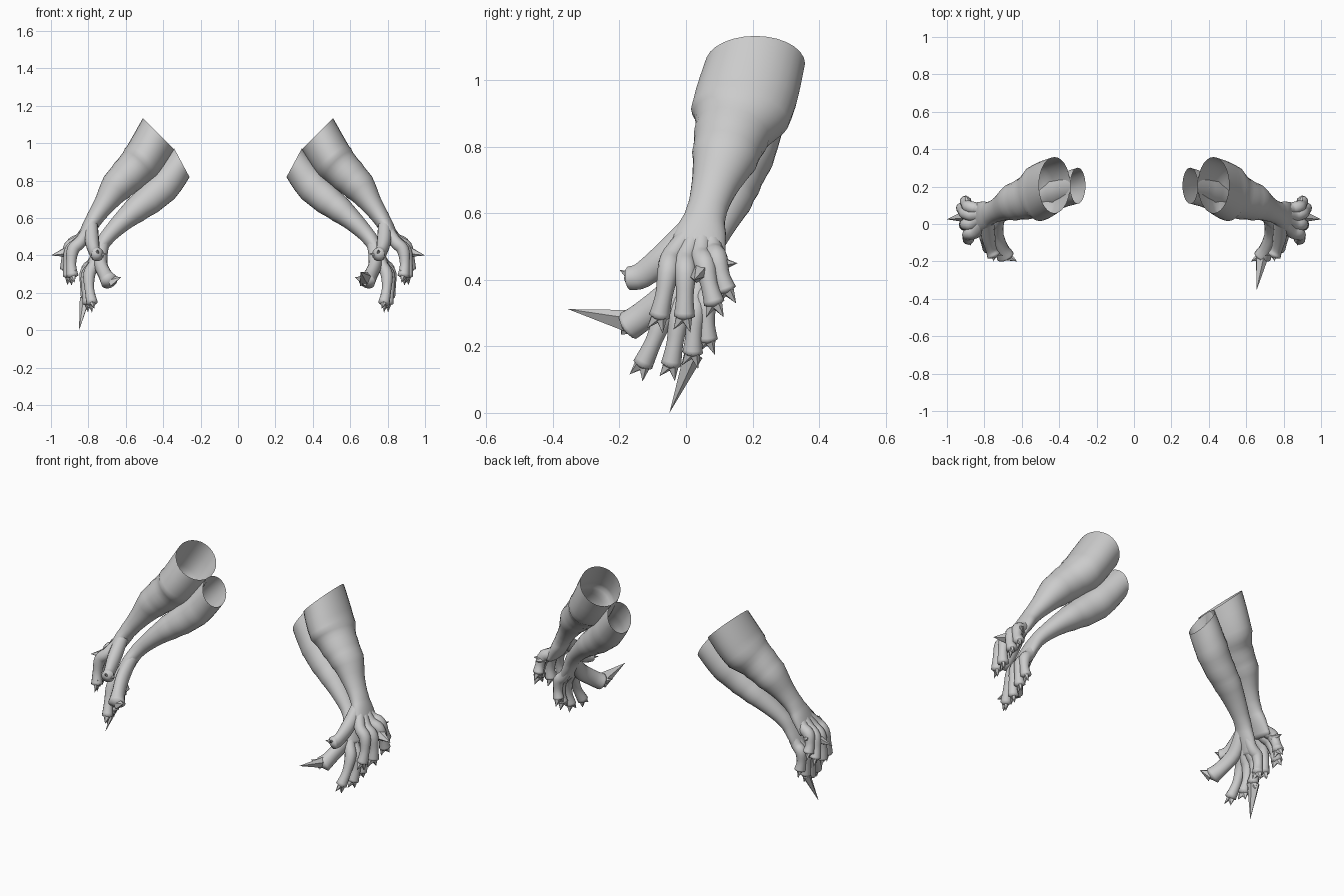
import bpy, bmesh, math
from mathutils import Vector

cube = bpy.data.objects.get("Cube")
if cube:
    bpy.data.objects.remove(cube, do_unlink=True)

skin = bpy.data.materials.new("plain grey")
skin.use_nodes = True
grey = (0.6, 0.6, 0.6, 1)
skin.diffuse_color = grey
skin.node_tree.nodes["Principled BSDF"].inputs["Base Color"].default_value = grey


def finish(bm, name, smooth):
    """Turn a bmesh into a named object with the skin material."""
    bmesh.ops.recalc_face_normals(bm, faces=bm.faces)
    mesh = bpy.data.meshes.new(name)
    for face in bm.faces:
        face.smooth = smooth
    bm.to_mesh(mesh)
    bm.free()
    mesh.materials.append(skin)
    obj = bpy.data.objects.new(name, mesh)
    bpy.context.collection.objects.link(obj)
    return obj


def spline(rows, steps):
    """Smooth curve through rows of position and radii."""
    out = []
    last = len(rows) - 1
    for i in range(last):
        a, b, c, d = (rows[min(max(k, 0), last)] for k in range(i - 1, i + 3))
        for step in range(steps):
            t = step / steps
            out.append([0.5 * (2 * q + (r - p) * t + (2 * p - 5 * q + 4 * r - s) * t * t
                               + (3 * q - p - 3 * r + s) * t ** 3)
                        for p, q, r, s in zip(a, b, c, d)])
    return out + [list(rows[-1])]


def loft(name, rows, side, across, steps=4, sides=20, opening=None):
    """Tube of elliptical rings; opening is the facing of an open first ring."""
    rows = spline(rows, steps)
    points = [Vector(row[:3]) for row in rows]
    bm = bmesh.new()
    rings = []
    for i, row in enumerate(rows):
        tangent = (points[min(i + 1, len(rows) - 1)] - points[max(i - 1, 0)]).normalized()
        ridge = 1
        if opening:
            # Sleeve folds along the forearm
            ridge = 1.03 if i in (steps + 1, 2 * steps + 1, 3 * steps, 5 * steps) else 1
            if i < 2 * steps:
                tangent = Vector(opening).lerp(tangent, i / (2 * steps)).normalized()
        u = (across - tangent * across.dot(tangent)).normalized() * row[3] * ridge
        v = tangent.cross(u).normalized() * row[4] * ridge
        ring = []
        for k in range(sides):
            angle = math.tau * k / sides
            p = points[i] + u * math.cos(angle) + v * math.sin(angle)
            ring.append(bm.verts.new((p.x * side, p.y, p.z)))
        rings.append(ring)
    for lower, upper in zip(rings, rings[1:]):
        for k in range(sides):
            n = (k + 1) % sides
            bm.faces.new((lower[k], lower[n], upper[n], upper[k]))
    # Rounded end
    end = points[-1] + (points[-1] - points[-2]).normalized() * min(rows[-1][3:]) * 0.5
    tip = bm.verts.new((end.x * side, end.y, end.z))
    for k in range(sides):
        bm.faces.new((rings[-1][k], rings[-1][(k + 1) % sides], tip))
    return finish(bm, name, True)


def claw(name, base, tip, width, side):
    """Thin faceted spike."""
    base, tip = Vector(base), Vector(tip)
    axis = (tip - base).normalized()
    u = axis.orthogonal().normalized()
    v = axis.cross(u)
    bm = bmesh.new()
    place = lambda p: bm.verts.new((p.x * side, p.y, p.z))
    point = place(tip)
    ring = [place(base + (u * math.cos(a) + v * math.sin(a) * 0.7) * width)
            for a in (math.tau * k / 5 for k in range(5))]
    for k in range(5):
        bm.faces.new((ring[k], ring[(k + 1) % 5], point))
    bm.faces.new(ring)
    return finish(bm, name, False)


def finger(name, wrist, base, tip, bow, thick, side):
    """Finger fanning from the wrist, with a bent knuckle and end claws."""
    wrist, base, tip = Vector(wrist), Vector(base), Vector(tip)
    start = wrist.lerp(base, 0.25)
    knuckle = base.lerp(tip, 0.3) + Vector((bow, 0, bow * 0.4))
    middle = base.lerp(tip, 0.65) + Vector((bow * 0.8, 0, 0))
    shape = ((start, 1), (base, 1.1), (knuckle, 1.15), (middle, 0.9), (tip, 1.1))
    loft(name, [(*p, thick * f, thick * f) for p, f in shape], side, Y, sides=12)
    along = (tip - middle).normalized()
    for way in (-1, 1):
        spread = Vector((0.2 * way, -0.8 if way < 0 else 0.4, 0))
        claw(name + "_claw", tip - along * 0.015,
             tip + (along + spread).normalized() * thick * 1.8, thick * 1.1, side)


X, Y = Vector((1, 0, 0)), Vector((0, 1, 0))

# Rows hold x, y, z, radius along y, radius across
upper_arm = [(.425, .208, 1.05, .15, .118), (.505, .17, .915, .152, .113),
             (.57, .14, .845, .115, .1), (.65, .115, .765, .097, .085),
             (.71, .085, .68, .07, .06), (.765, .06, .6, .06, .045),
             (.8, .045, .54, .077, .04), (.84, .03, .465, .086, .028)]
lower_arm = [(.3, .205, .895, .096, .086), (.38, .18, .79, .09, .088),
             (.46, .15, .712, .082, .082), (.55, .122, .64, .075, .068),
             (.63, .092, .57, .06, .052), (.705, .06, .49, .047, .04),
             (.745, .03, .42, .064, .036), (.78, .01, .345, .07, .028)]

# Finger base and tip, front to back
upper_fingers = {"index": ((.84, -.04, .475), (.885, -.08, .29)),
                 "middle": ((.85, 0, .47), (.905, -.005, .29)),
                 "ring": ((.85, .045, .48), (.92, .085, .33)),
                 "little": ((.835, .08, .49), (.9, .12, .37))}
lower_fingers = {"index": ((.77, -.035, .35), (.78, -.13, .145)),
                 "middle": ((.78, -.01, .34), (.8, -.045, .145)),
                 "ring": ((.785, .03, .345), (.81, .02, .18)),
                 "little": ((.775, .055, .36), (.805, .065, .22))}
upper_thumb = [(.785, .025, .57, .035, .035), (.78, -.06, .475, .038, .042),
               (.765, -.13, .415, .03, .04), (.75, -.17, .405, .036, .036)]
lower_thumb = [(.725, .03, .46, .035, .035), (.735, -.045, .36, .036, .045),
               (.71, -.125, .295, .036, .044), (.688, -.172, .262, .048, .046)]

for side, label in ((1, "left"), (-1, "right")):
    # Forearms, open at the elbow, running into the palms
    loft(label + "_upper_forearm", upper_arm, side, Y, sides=28, opening=(.7, 0, -.7))
    loft(label + "_lower_forearm", lower_arm, side, Y, sides=28, opening=(.88, 0, -.47))

    # Fingers and thumbs
    for key, (base, tip) in upper_fingers.items():
        finger(label + "_upper_" + key + "_finger", (.77, .055, .59), base, tip, .028, .029, side)
    for key, (base, tip) in lower_fingers.items():
        finger(label + "_lower_" + key + "_finger", (.71, .055, .48), base, tip, .022, .028, side)
    loft(label + "_upper_thumb", upper_thumb, side, X, sides=14)
    loft(label + "_lower_thumb", lower_thumb, side, X, sides=14)

    # Thumb claws and knuckle spikes
    claw(label + "_upper_thumb_claw", (.755, -.15, .4), (.75, -.2, .43), .03, side)
    claw(label + "_upper_thumb_hook", (.755, -.15, .4), (.7, -.17, .41), .025, side)
    claw(label + "_lower_thumb_hook", (.68, -.17, .26), (.625, -.2, .285), .035, side)
    claw(label + "_knuckle_spike", (.915, .04, .42), (1, .025, .4), .035, side)
    claw(label + "_little_spike", (.88, .1, .45), (.9, .155, .45), .03, side)

# The one long claw on each side
claw("left_long_thumb_claw", (.685, -.16, .27), (.655, -.355, .312), .046, 1)
claw("right_long_finger_claw", (.815, .02, .175), (.85, -.05, 0), .036, -1)
